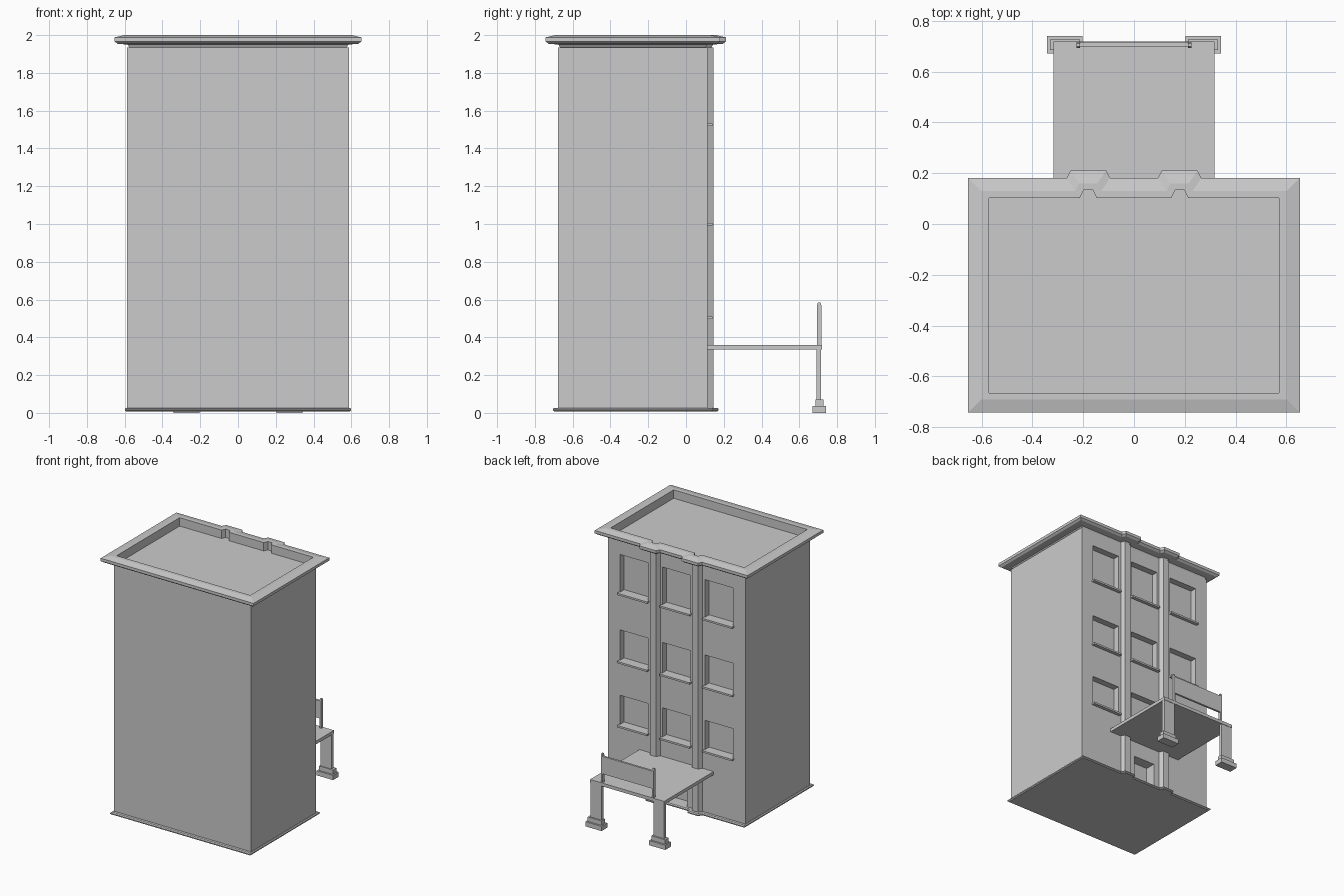
import bpy, bmesh

if "Cube" in bpy.data.objects:
    bpy.data.objects.remove(bpy.data.objects["Cube"])

X, Y0, Y1 = 0.587, -0.677, 0.115      # wall planes
PILASTERS = (0.18, -0.18)


def outline(dx, dy):
    """Building footprint offset by dx / dy, with two splayed pilasters on the window side."""
    x, lo, hi = X + dx, Y0 - dy, Y1 + dy
    t, b = 0.026 + 0.67 * dy, 0.041 + 0.67 * dy
    pts = [(-x, lo), (x, lo), (x, hi)]
    for c in PILASTERS:
        pts += [(c + b, hi), (c + t, hi + 0.03), (c - t, hi + 0.03), (c - b, hi)]
    return pts + [(-x, hi)]


def finish(name, bm):
    bmesh.ops.recalc_face_normals(bm, faces=bm.faces)
    me = bpy.data.meshes.new(name)
    bm.to_mesh(me)
    bm.free()
    ob = bpy.data.objects.new(name, me)
    bpy.context.collection.objects.link(ob)
    return ob


def loft(name, profile, closed):
    """Sweep a (dx, dy, z) profile round the footprint; closed = ring, else capped solid."""
    bm = bmesh.new()
    rings = [[bm.verts.new((x, y, z)) for x, y in outline(dx, dy)] for dx, dy, z in profile]
    n = len(rings[0])
    pairs = list(zip(rings, rings[1:])) + ([(rings[-1], rings[0])] if closed else [])
    for a, b in pairs:
        for i in range(n):
            j = (i + 1) % n
            bm.faces.new((a[i], a[j], b[j], b[i]))
    if not closed:
        bm.faces.new(rings[0][::-1])
        bm.faces.new(rings[-1])
    return finish(name, bm)


def box(name, x0, x1, y0, y1, z0, z1):
    bm = bmesh.new()
    bmesh.ops.create_cube(bm, size=1)
    for v in bm.verts:
        v.co = (x1 if v.co.x > 0 else x0, y1 if v.co.y > 0 else y0, z1 if v.co.z > 0 else z0)
    return finish(name, bm)


def extrude_x(name, pts, x0, x1):
    """Extrude a (y, z) profile along x."""
    bm = bmesh.new()
    f = bm.faces.new([bm.verts.new((x0, y, z)) for y, z in pts])
    r = bmesh.ops.extrude_face_region(bm, geom=[f])
    for v in r["geom"]:
        if isinstance(v, bmesh.types.BMVert):
            v.co.x = x1
    return finish(name, bm)


# Main block with flat roof
walls = loft("walls", [(0, 0, 0.008), (0, 0, 1.935)], False)

# Window and door recesses, with projecting sills
cutters = [box("door_cutter", -0.09, 0.09, Y1 - 0.08, Y1 + 0.1, 0.026, 0.215)]
for z0, z1 in ((0.51, 0.735), (1.005, 1.24), (1.532, 1.822)):
    for c in (-0.363, 0, 0.363):
        cutters.append(box("window_cutter", c - 0.12, c + 0.12, Y1 - 0.05, Y1 + 0.1, z0, z1))
        box("window_sill", c - 0.128, c + 0.128, Y1 - 0.01, Y1 + 0.026, z0 - 0.014, z0)
bpy.context.view_layer.objects.active = walls
for c in cutters:
    m = walls.modifiers.new("recess", 'BOOLEAN')
    m.operation, m.solver, m.object = 'DIFFERENCE', 'EXACT', c
    bpy.ops.object.modifier_apply(modifier=m.name)
    bpy.data.objects.remove(c)

# Roof cornice and ground plinth
loft("cornice", [(-0.016, -0.012, 1.93), (-0.002, -0.002, 1.95), (0.05, 0.05, 1.954),
                 (0.066, 0.066, 1.966), (0.066, 0.066, 1.988), (0.015, 0.015, 2.0),
                 (-0.016, -0.012, 2.0)], True)
loft("plinth", [(-0.005, -0.005, 0.008), (0.006, 0.02, 0.008), (0.012, 0.028, 0.014),
                (0.012, 0.028, 0.021), (0.006, 0.02, 0.027), (-0.005, -0.005, 0.027)], True)

# Balcony slab
box("balcony_slab", -0.317, 0.317, Y1 - 0.01, 0.719, 0.335, 0.36)

# Legs with stepped feet, and railing posts
for s in (-1, 1):
    def span(a, b):
        return sorted((s * a, s * b))
    box("balcony_leg", *span(0.222, 0.315), 0.692, 0.716, 0.065, 0.34)
    box("foot_lower", *span(0.203, 0.342), 0.671, 0.741, 0, 0.036)
    box("foot_upper", *span(0.213, 0.331), 0.685, 0.727, 0.036, 0.07)
    extrude_x("railing_post", [(0.693, 0.355), (0.717, 0.355), (0.717, 0.57), (0.711, 0.585),
                               (0.699, 0.585), (0.693, 0.57)], *span(0.213, 0.226))

# Railing panel
box("railing_panel", -0.215, 0.215, 0.7, 0.716, 0.43, 0.565)
